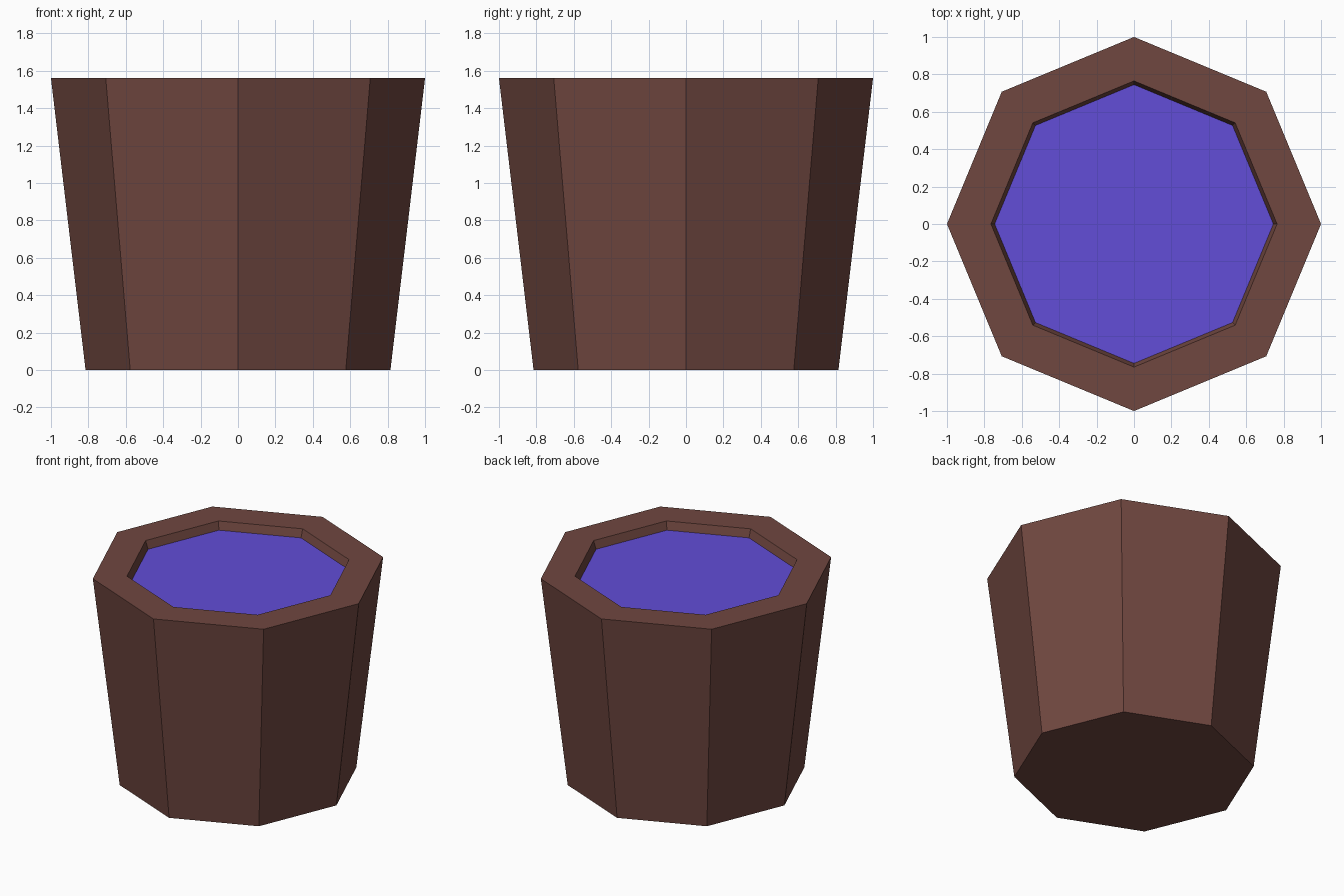
import bpy, bmesh, math

if "Cube" in bpy.data.objects:
    bpy.data.objects.remove(bpy.data.objects["Cube"])


def flat_material(name, rgb):
    mat = bpy.data.materials.new(name)
    mat.diffuse_color = (*rgb, 1)
    mat.use_nodes = True
    mat.node_tree.nodes["Principled BSDF"].inputs["Base Color"].default_value = mat.diffuse_color
    return mat


def ring(bm, radius, z, sides=8):
    # octagon with corners on the x and y axes
    return [bm.verts.new((radius * math.cos(i * math.tau / sides),
                          radius * math.sin(i * math.tau / sides), z))
            for i in range(sides)]


def bridge(bm, a, b):
    n = len(a)
    for i in range(n):
        j = (i + 1) % n
        bm.faces.new((a[i], a[j], b[j], b[i]))


def add_object(name, bm, mat):
    mesh = bpy.data.meshes.new(name)
    bm.to_mesh(mesh)
    bm.free()
    mesh.materials.append(mat)
    obj = bpy.data.objects.new(name, mesh)
    bpy.context.collection.objects.link(obj)
    return obj


brown = flat_material("dark brown wood", (0.162, 0.063, 0.051))
violet = flat_material("violet liquid", (0.122, 0.074, 0.68))

LIQUID_Z = 1.50
LIQUID_R = 0.745

# Tapered bucket: base, outer wall, flat rim and inner lip
bm = bmesh.new()
profile = [(0.815, 0), (1.0, 1.56), (0.765, 1.56), (LIQUID_R, LIQUID_Z)]
rings = [ring(bm, r, z) for r, z in profile]
for lower, upper in zip(rings, rings[1:]):
    bridge(bm, lower, upper)
bm.faces.new(reversed(rings[0]))
add_object("bucket", bm, brown)

# Liquid surface just below the rim
bm = bmesh.new()
bm.faces.new(ring(bm, LIQUID_R, LIQUID_Z))
add_object("liquid", bm, violet)
